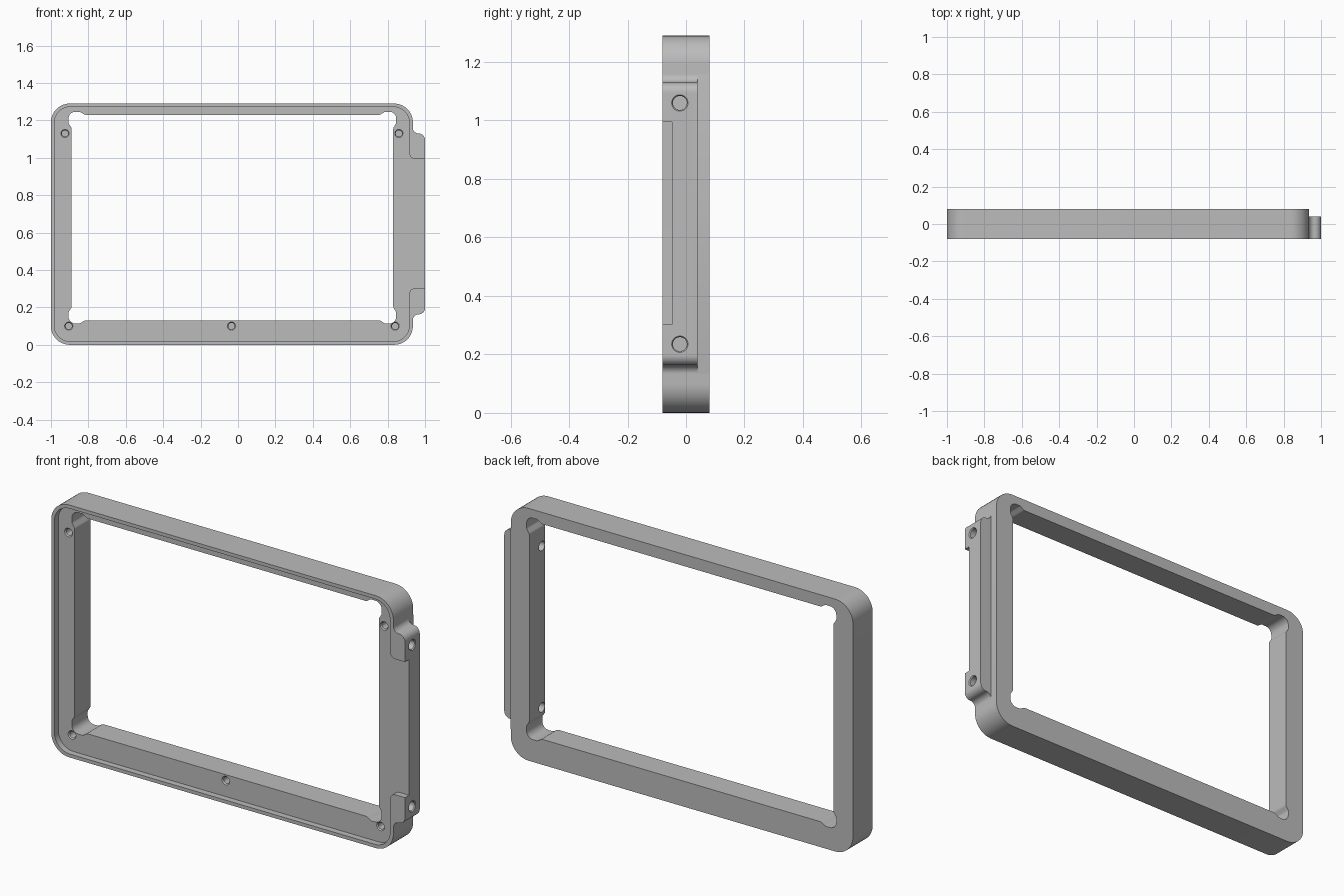
import bpy, bmesh, math
from mathutils import Vector, Matrix

if "Cube" in bpy.data.objects:
    bpy.data.objects.remove(bpy.data.objects["Cube"])

FRONT, FLOOR, TAB_BACK, BACK = -0.08, -0.048, 0.04, 0.08
LEFT, RIGHT, TOP, TAB = -1.0, 0.935, 1.29, 1.0

grey = bpy.data.materials.new("light grey")
grey.use_nodes = True
grey.diffuse_color = (0.5, 0.5, 0.5, 1)
grey.node_tree.nodes["Principled BSDF"].inputs["Base Color"].default_value = (0.5, 0.5, 0.5, 1)


def rounded(points, steps=10):
    """Outline with each (x, z, radius) corner replaced by an arc."""
    out = []
    for i, (x, z, r) in enumerate(points):
        p = Vector((x, z))
        a = (Vector(points[i - 1][:2]) - p).normalized()
        b = (Vector(points[(i + 1) % len(points)][:2]) - p).normalized()
        if r == 0:
            out.append(p)
            continue
        half = a.angle(b) / 2
        centre = p + (a + b).normalized() * r / math.sin(half)
        start = p + a * r / math.tan(half) - centre
        end = p + b * r / math.tan(half) - centre
        turn = math.atan2(start.x * end.y - start.y * end.x, start.dot(end))
        for k in range(steps + 1):
            t = turn * k / steps
            c, s = math.cos(t), math.sin(t)
            out.append(centre + Vector((c * start.x - s * start.y, s * start.x + c * start.y)))
    return out


def finish(bm, name):
    bmesh.ops.recalc_face_normals(bm, faces=bm.faces)
    mesh = bpy.data.meshes.new(name)
    bm.to_mesh(mesh)
    bm.free()
    mesh.materials.append(grey)
    obj = bpy.data.objects.new(name, mesh)
    bpy.context.collection.objects.link(obj)
    return obj


def prism(name, outline, y0, y1):
    bm = bmesh.new()
    face = bm.faces.new([bm.verts.new((p.x, y0, p.y)) for p in outline])
    new = bmesh.ops.extrude_face_region(bm, geom=[face])["geom"]
    bmesh.ops.translate(bm, vec=(0, y1 - y0, 0), verts=[v for v in new if isinstance(v, bmesh.types.BMVert)])
    return finish(bm, name)


def drill(name, matrix, rings, sides=32):
    """Stepped round cutter from (depth, radius) rings along local z."""
    bm = bmesh.new()
    loops = [[bm.verts.new(matrix @ Vector((r * math.cos(a), r * math.sin(a), d)))
              for a in (math.tau * k / sides for k in range(sides))] for d, r in rings]
    for low, high in zip(loops, loops[1:]):
        for k in range(sides):
            n = (k + 1) % sides
            bm.faces.new((low[k], low[n], high[n], high[k]))
    bm.faces.new(loops[0])
    bm.faces.new(loops[-1])
    return finish(bm, name)


def box_outline(x0, x1, z0, z1, r):
    return [(x0, z0, r), (x1, z0, r), (x1, z1, r), (x0, z1, r)]


# Outer body with the side tab in its outline
lo, hi = 0.163, 1.13
body_low = [(LEFT, 0, 0.1), (RIGHT, 0, 0.1), (RIGHT, lo, 0.03), (TAB, lo, 0.034)]
body_high = [(TAB, hi, 0.034), (RIGHT, hi, 0.03), (RIGHT, TOP, 0.1), (LEFT, TOP, 0.1)]
frame = prism("frame", rounded(body_low + body_high), FRONT, BACK)
cutters = []

# Step behind the tab
cutters.append(prism("tab_step", rounded(box_outline(RIGHT + 0.0005, 1.2, -0.2, 1.5, 0)), TAB_BACK, 0.2))

# Shallow front recess that leaves a thin lip and runs out over the tab
lip_r, n0, n1, rx = 0.085, 0.302, 0.995, 0.916
recess = [(-0.982, 0.018, lip_r), (rx, 0.018, lip_r), (rx, n0, 0.03), (1.1, n0, 0),
          (1.1, n1, 0), (rx, n1, 0.03), (rx, 1.272, lip_r), (-0.982, 1.272, lip_r)]
cutters.append(prism("front_recess", rounded(recess), -0.2, FLOOR))

# Window opening with a rounded relief in each corner
relief = [(0, 0.07, 0.02), (-0.016, 0.045, 0.02), (-0.016, -0.016, 0.036),
          (0.045, -0.016, 0.02), (0.07, 0, 0.02)]
opening = []
for x, z, sx, sz in ((-0.89, 0.13, 1, 1), (0.83, 0.13, -1, 1),
                     (0.83, 1.23, -1, -1), (-0.89, 1.23, 1, -1)):
    corner = [(x + sx * u, z + sz * v, r) for u, v, r in relief]
    opening += corner if sx * sz > 0 else corner[::-1]
cutters.append(prism("window_opening", rounded(opening, 6), -0.2, 0.2))

# Blind screw holes in the recess floor
into_front = Matrix.Rotation(-math.pi / 2, 4, "X")
for x, z in ((-0.925, 1.13), (0.86, 1.13), (-0.905, 0.1), (0.84, 0.1), (-0.035, 0.1)):
    place = Matrix.Translation((x, FLOOR, z)) @ into_front
    cutters.append(drill("screw_hole", place, [(-0.01, 0.022), (0, 0.022), (0.006, 0.017), (0.08, 0.017)]))

# Countersunk holes through the tab into the window
into_side = Matrix.Rotation(-math.pi / 2, 4, "Y")
for z in (0.235, 1.06):
    place = Matrix.Translation((TAB, -0.021, z)) @ into_side
    cutters.append(drill("side_hole", place, [(-0.05, 0.028), (0, 0.028), (0.005, 0.024), (0.3, 0.024)]))

# Cut everything, then drop the cutters
bpy.context.view_layer.objects.active = frame
for cutter in cutters:
    cutter.hide_render = True
    mod = frame.modifiers.new(cutter.name, "BOOLEAN")
    mod.operation, mod.solver, mod.object = "DIFFERENCE", "EXACT", cutter
    bpy.ops.object.modifier_apply(modifier=mod.name)
    bpy.data.objects.remove(cutter)

bpy.ops.object.select_all(action="DESELECT")
frame.select_set(True)
bpy.ops.object.shade_smooth_by_angle(angle=math.radians(30))
